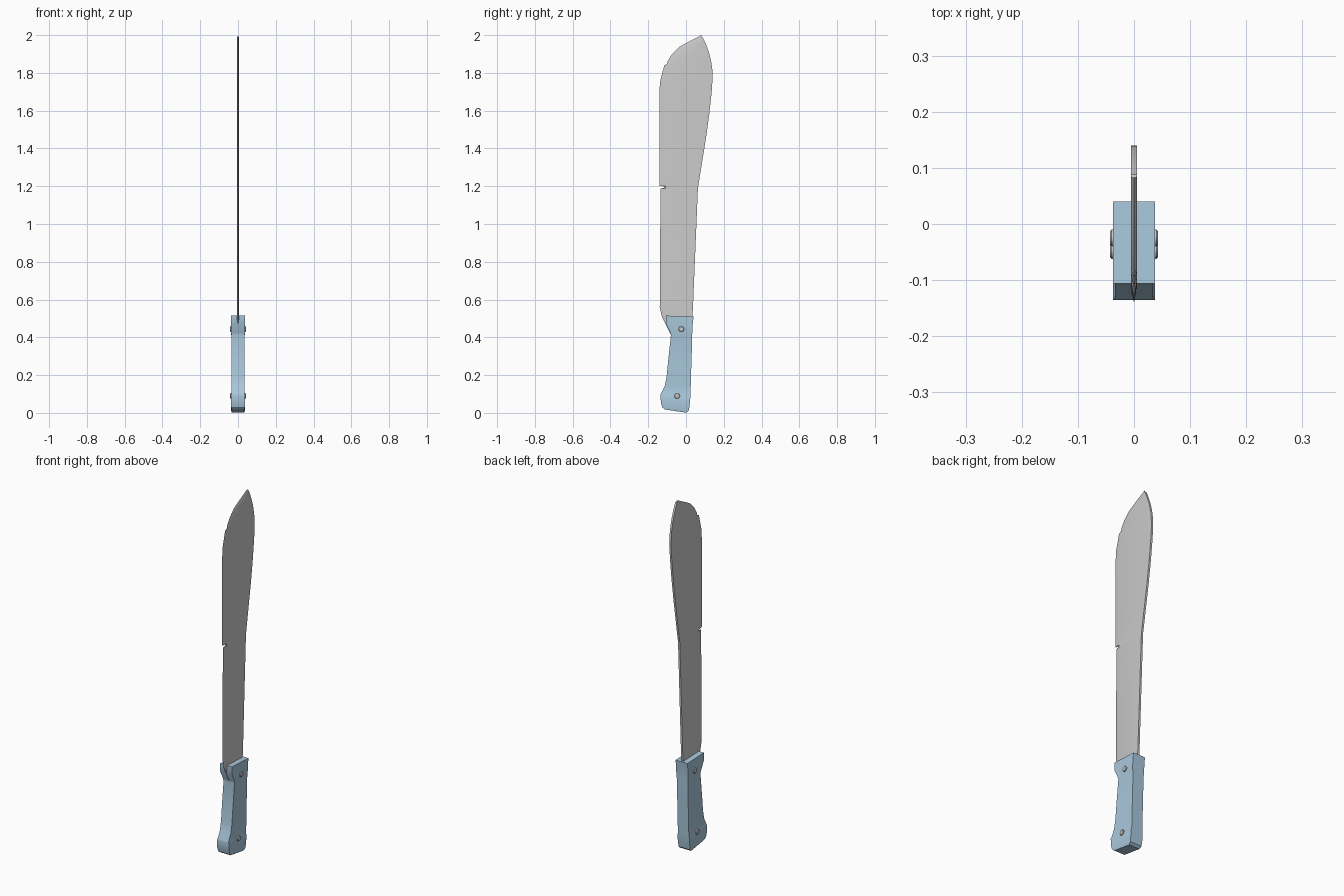
import bpy, bmesh
from math import radians, pi


def material(name, color):
    m = bpy.data.materials.new(name)
    m.diffuse_color = color
    return m


def loft(name, rings, mat=None, angle=30):
    """Skin a list of equal-sized closed rings and cap both ends."""
    bm = bmesh.new()
    rows = [[bm.verts.new(p) for p in ring] for ring in rings]
    n = len(rows[0])
    for a, b in zip(rows, rows[1:]):
        for i in range(n):
            j = (i + 1) % n
            bm.faces.new((a[i], a[j], b[j], b[i]))
    bm.faces.new(rows[0])
    bm.faces.new(rows[-1])
    bmesh.ops.recalc_face_normals(bm, faces=bm.faces)
    mesh = bpy.data.meshes.new(name)
    bm.to_mesh(mesh)
    bm.free()
    ob = bpy.data.objects.new(name, mesh)
    bpy.context.collection.objects.link(ob)
    if mat:
        mesh.materials.append(mat)
    smooth(ob, angle)
    return ob


def smooth(ob, angle=30):
    bpy.ops.object.select_all(action='DESELECT')
    ob.select_set(True)
    bpy.context.view_layer.objects.active = ob
    bpy.ops.object.shade_smooth_by_angle(angle=radians(angle))


# Blade: cutting edge, grind line and spine, each as (y, z)
T = 0.0055
blade_rows = [
    ((-.078, .41), (-.070, .42), (.020, .42)),
    ((-.128, .51), (-.120, .53), (.034, .51)),
    ((-.139, .56), (-.115, .56), (.037, .56)),
    ((-.135, 1.188), (-.110, 1.188), (.063, 1.188)),
    ((-.114, 1.191), (-.109, 1.191), (.063, 1.191)),   # notch
    ((-.114, 1.199), (-.109, 1.199), (.064, 1.199)),
    ((-.141, 1.202), (-.109, 1.202), (.065, 1.202)),
    ((-.141, 1.32), (-.108, 1.32), (.084, 1.32)),
    ((-.141, 1.45), (-.107, 1.45), (.105, 1.45)),
    ((-.141, 1.58), (-.106, 1.58), (.123, 1.58)),
    ((-.141, 1.70), (-.105, 1.70), (.136, 1.70)),
    ((-.137, 1.755), (-.100, 1.75), (.140, 1.76)),
    ((-.115, 1.84), (-.086, 1.81), (.139, 1.82)),
    ((-.100, 1.848), (-.080, 1.83), (.135, 1.85)),     # small step
    ((-.097, 1.862), (-.074, 1.845), (.131, 1.87)),
    ((-.075, 1.898), (-.056, 1.88), (.124, 1.90)),
    ((-.035, 1.938), (-.020, 1.922), (.112, 1.935)),
    ((.018, 1.967), (.027, 1.951), (.101, 1.964)),
    ((.082, 2.0), (.084, 1.985), (.088, 1.99)),
]
loft("blade", [[(0, *e), (T, *g), (T, *s), (-T, *s), (-T, *g)]
               for e, g, s in blade_rows])

# Handle: front (y, z), back (y, z) and half width; the grip is slightly recessed
blue = material("handle_blue", (.40, .58, .72, 1))
handle_rows = [
    ((-.112, .018), (.002, .001), .033),
    ((-.126, .030), (.015, .012), .036),
    ((-.133, .055), (.020, .045), .037),
    ((-.135, .094), (.023, .084), .037),
    ((-.133, .102), (.023, .092), .034),
    ((-.113, .140), (.025, .135), .034),
    ((-.103, .190), (.026, .185), .034),
    ((-.095, .270), (.029, .270), .034),
    ((-.080, .410), (.033, .402), .034),
    ((-.082, .424), (.033, .418), .037),
    ((-.106, .470), (.035, .460), .037),
    ((-.106, .515), (.040, .509), .037),
]
loft("handle", [[(w, *f), (w, *b), (-w, *b), (-w, *f)]
                for f, b, w in handle_rows], blue)

# Rivets passing through the handle
for name, y, z in (("upper_rivet", -.025, .444), ("lower_rivet", -.047, .09)):
    bpy.ops.mesh.primitive_cylinder_add(vertices=12, radius=.015, depth=.086,
                                        location=(0, y, z), rotation=(0, pi / 2, 0))
    rivet = bpy.context.object
    rivet.name = name
    bevel = rivet.modifiers.new("rounded_head", 'BEVEL')
    bevel.width = .003
    bevel.segments = 1
    smooth(rivet, 50)
